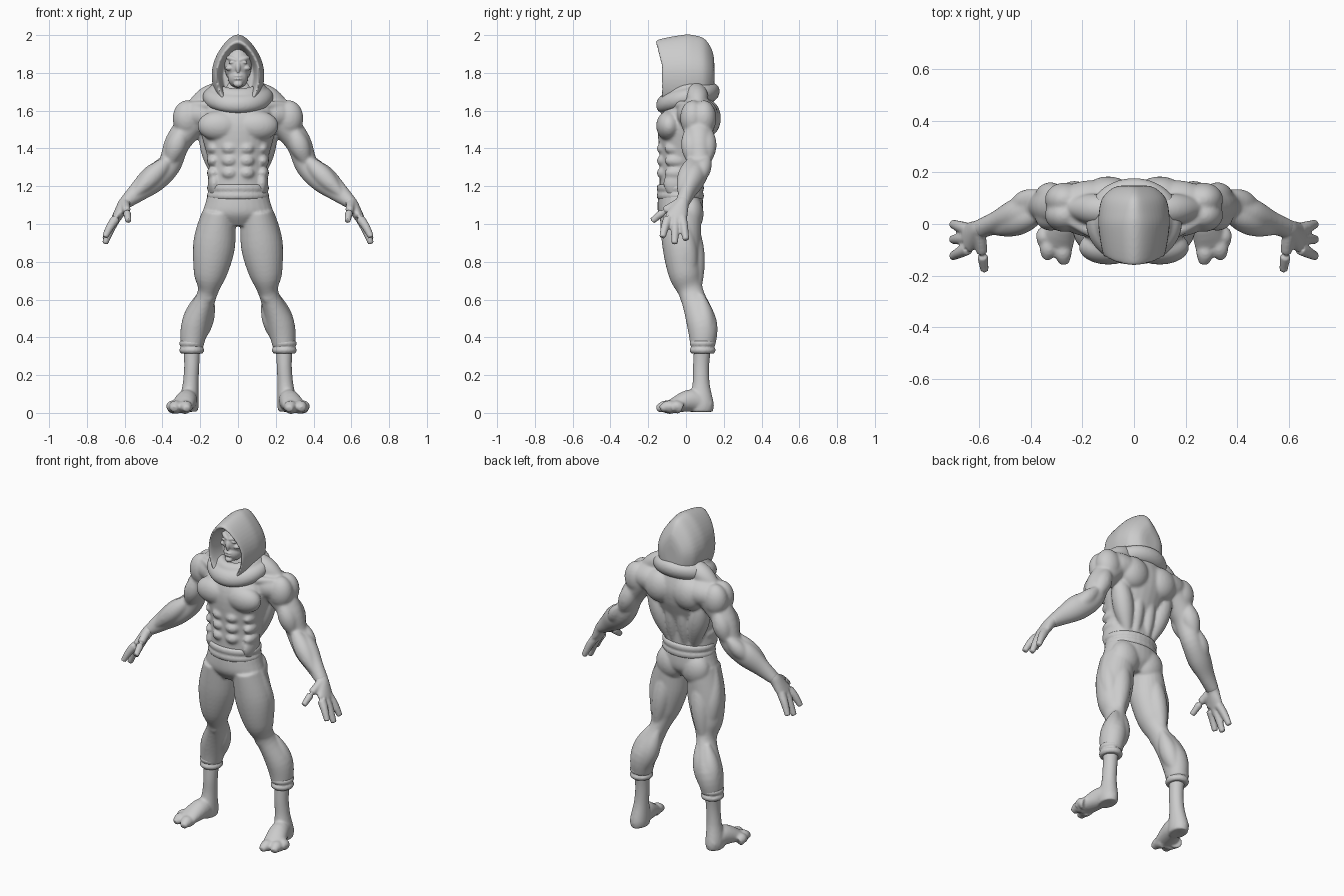
import bpy, bmesh, math
from mathutils import Vector, Matrix

if "Cube" in bpy.data.objects:
    bpy.data.objects.remove(bpy.data.objects["Cube"], do_unlink=True)

clay = (0.6, 0.6, 0.6, 1)
grey = bpy.data.materials.new("clay grey")
grey.use_nodes = True
grey.diffuse_color = clay
grey.node_tree.nodes["Principled BSDF"].inputs["Base Color"].default_value = clay


def at(x, y, z):
    return Vector((x, y, z))


def sides(x):
    """Parts off the centre line are built on both sides."""
    return (1, -1) if x > 0 else (1,)


def circle(count):
    return [math.tau * k / count for k in range(count)]


def skin(bm, rings, closed=False):
    """Bridge equal rings of points into a tube, capped unless closed."""
    loops = [[bm.verts.new(p) for p in ring] for ring in rings]
    pairs = list(zip(loops, loops[1:]))
    if closed:
        pairs.append((loops[-1], loops[0]))
    else:
        bm.faces.new(loops[0])
        bm.faces.new(loops[-1])
    for lower, upper in pairs:
        for i in range(len(lower)):
            bm.faces.new((lower[i - 1], lower[i], upper[i], upper[i - 1]))


def spline(keys, steps=5):
    """Smooth a list of equal-length tuples with a Catmull-Rom curve."""
    keys = [keys[0], *keys, keys[-1]]
    result = []
    for before, start, end, after in zip(keys, keys[1:], keys[2:], keys[3:]):
        for k in range(steps):
            t = k / steps
            result.append([b + t / 2 * (c - a + t * (2 * a - 5 * b + 4 * c - d + t * (3 * (b - c) + d - a)))
                           for a, b, c, d in zip(before, start, end, after)])
    return result + [list(keys[-1])]


def tube(bm, stations):
    """Oval tube through stations of (point, side radius, depth radius)."""
    path = spline([(*point, *radii) for point, *radii in stations])
    for s in sides(stations[-1][0].x):
        centres = [at(s * q[0], q[1], q[2]) for q in path]
        rings = []
        for i, (centre, q) in enumerate(zip(centres, path)):
            ahead = centres[min(i + 1, len(path) - 1)]
            heading = (ahead - centres[max(i - 1, 0)]).normalized()
            ref = at(0, 0, 1) if abs(heading.y) > 0.8 else at(0, 1, 0)
            depth = (ref - heading * ref.dot(heading)).normalized()
            side = heading.cross(depth)
            rings.append([centre + side * q[-2] * math.cos(a) + depth * q[-1] * math.sin(a)
                          for a in circle(28)])
        skin(bm, rings)


def muscle(bm, start, end, radius, flat=1):
    """Spindle that swells in the middle and thins at both ends."""
    stations = []
    for k in range(7):
        r = radius * (0.3 + 0.7 * math.sin(math.pi * k / 6))
        stations.append((start.lerp(end, k / 6), r, r * flat))
    tube(bm, stations)


def ball(bm, centre, radii):
    for s in sides(centre.x):
        place = Matrix.Translation((s * centre.x, centre.y, centre.z))
        bmesh.ops.create_uvsphere(bm, u_segments=24, v_segments=16, radius=1,
                                  matrix=place @ Matrix.Diagonal((*radii, 1)))


def finish(name, bm, voxel=0.007, smooth=3):
    """Fuse the overlapping volumes of a part into one smooth sculpted surface."""
    bmesh.ops.recalc_face_normals(bm, faces=bm.faces)
    mesh = bpy.data.meshes.new(name)
    bm.to_mesh(mesh)
    bm.free()
    mesh.materials.append(grey)
    part = bpy.data.objects.new(name, mesh)
    bpy.context.scene.collection.objects.link(part)
    fuse = part.modifiers.new("fuse", 'REMESH')
    fuse.mode = 'VOXEL'
    fuse.voxel_size = voxel
    fuse.use_smooth_shade = True
    soften = part.modifiers.new("soften", 'SMOOTH')
    soften.factor = 0.5
    soften.iterations = smooth


def rolled_band(name, centre, radius, flat, height):
    """Cloth band with two soft rolls."""
    bm = bmesh.new()
    stations = []
    for k in range(-4, 5):
        r = radius + 0.008 * abs(math.sin(math.pi * k / 4))
        stations.append((centre + at(0, 0, height * k / 8), r, r * flat))
    tube(bm, stations)
    finish(name, bm)


# Joints of the left side; the right side is mirrored
shoulder, elbow, wrist = at(.27, .065, 1.56), at(.365, .07, 1.31), at(.6, -.02, 1.11)
hip, knee, calf = at(.1, -.03, 1.06), at(.163, .03, .63), at(.225, .085, .47)
shin, ankle, heel = at(.245, .088, .35), at(.245, .08, .25), at(.26, .08, 0)
front, back, out, up = at(0, -.05, 0), at(0, .05, 0), at(.05, 0, 0), at(0, 0, .05)

# Rib cage and neck
bm = bmesh.new()
tube(bm, [(at(0, y, z), width, depth) for z, y, width, depth in (
    (1.1, -.03, .16, .11), (1.22, -.03, .155, .11), (1.33, -.025, .157, .115), (1.5, 0, .2, .15),
    (1.59, .03, .2, .14), (1.67, .04, .13, .1), (1.78, .03, .06, .06))])

# Chest, stomach and flank muscles
ball(bm, at(.1, -.09, 1.52), (.115, .068, .08))
for z in (1.4, 1.335, 1.27):
    ball(bm, at(.045, -.11, z), (.045, .045, .036))
    ball(bm, at(.13, -.05, z), (.035, .065, .035))
muscle(bm, at(.125, -.05, 1.3), at(.125, -.05, 1.13), .035, 2)
muscle(bm, at(.02, -.09, 1.62), shoulder + front + up + up / 2, .025)

# Back muscles
ball(bm, at(.1, .11, 1.56), (.1, .075, .1))
muscle(bm, at(.19, .08, 1.57), at(.08, .04, 1.2), .06)
muscle(bm, at(.04, .1, 1.55), at(.04, .05, 1.17), .04)
muscle(bm, at(.03, .05, 1.74), shoulder + up, .06)

# Shoulders and arms
ball(bm, at(.17, .06, 1.58), (.14, .11, .09))
for side in (front * .6, back * .6):
    ball(bm, shoulder + side, (.076, .066, .095))
tube(bm, [(shoulder - out, .08, .09), (shoulder.lerp(elbow, .5), .068, .07), (elbow, .062, .06),
          (elbow.lerp(wrist, .35), .073, .063), (elbow.lerp(wrist, .7), .054, .044), (wrist, .034, .038)])
for side in (front, back):
    muscle(bm, shoulder.lerp(elbow, .15) + side * .9, elbow + side * .7, .054)
muscle(bm, shoulder.lerp(elbow, .8) + front / 2, elbow.lerp(wrist, .8) + front / 2, .052)
muscle(bm, elbow + back + up, elbow.lerp(wrist, .5) + back / 2, .045)
finish("upper_body", bm, smooth=12)

# Hands with thumbs and three fingers
bm = bmesh.new()
palm = at(.645, -.055, 1.03)
tube(bm, [(elbow.lerp(wrist, .9), .036, .038), (wrist, .033, .037),
          (wrist.lerp(palm, .5), .03, .05), (palm, .025, .06)])
fingers = [(palm + at(0, y * .6 + .035, 0), at(.705, y, z)) for y, z in ((-.125, .93), (-.06, .895), (0, .915))]
fingers.append((wrist + front * .4, at(.58, -.18, 1.015)))
for base, tip in fingers:
    tube(bm, [(base, .025, .025), (base.lerp(tip, .5) + up / 6, .022, .022), (tip, .016, .017)])
finish("hands", bm)

# Trousers: hips, thighs and shins
bm = bmesh.new()
tube(bm, [(at(0, -.03, z), width, depth) for z, width, depth in (
    (1.19, .15, .11), (1.12, .17, .12), (1.05, .18, .115), (.99, .1, .07))])
tube(bm, [(hip, .087, .11), (hip.lerp(knee, .4) + front / 3, .11, .103),
          (hip.lerp(knee, .75) + front * .4, .088, .087), (knee, .052, .065),
          (calf, .073, .08), (shin, .06, .065)])
ball(bm, at(.085, .025, 1.055), (.092, .068, .1))
ball(bm, knee + front * .7, (.042, .03, .055))
# Outer, front, inner and rear thigh, then the two calf heads
muscle(bm, hip + out * 1.5, knee + out * .4 + up, .06)
muscle(bm, hip + front, knee + front / 2 + up, .062)
muscle(bm, hip.lerp(knee, .5) - out / 2 + front, knee - out * .6 + front / 2, .047)
muscle(bm, hip + back, knee + back * .6, .058)
for side in (out * .7, -out * .4):
    muscle(bm, knee + side + back * .9, shin + side + back * .6, .055)
finish("trousers", bm, smooth=8)

# Waistband and trouser cuffs
rolled_band("waistband", at(0, -.03, 1.17), .157, .76, .08)
rolled_band("trouser_cuffs", shin, .058, 1.05, .07)

# Bare feet with three toes
bm = bmesh.new()
tube(bm, [(shin, .045, .045), (ankle, .04, .043), (ankle.lerp(heel, .4), .042, .046),
          (heel + up, .052, .067), (heel + up / 8, .047, .062)])
instep, ball_of_foot = at(.27, .03, .065), at(.3, -.08, .034)
tube(bm, [(heel + back + up * .7, .037, .035), (instep, .055, .06), (ball_of_foot, .064, .033)])
for x, y in ((.27, -.155), (.34, -.135), (.36, -.08)):
    tip = at(x, y, .02)
    base = tip.lerp(ball_of_foot, .4) - front
    tube(bm, [(base, .036, .034), (base.lerp(tip, .5) + up / 5, .035, .032), (tip, .018, .016)])
finish("feet", bm, smooth=5)

# Hood: pointed arches from the cavity, round the rim, to the narrow back of the head
bm = bmesh.new()
rings = []
for y, size in spline([(-.02, .6), (-.11, .74), (-.12, .87), (-.02, 1), (.04, 1), (.1, .9), (.14, .6), (.15, .3)]):
    lean = min(1, max(0, -y * 8))
    ring = []
    for a in circle(48):
        rise = math.cos(a)
        pinch = 1 - max(rise, 0) ** 2 * (.27 + max(0, y) * 2)
        z = 1.79 + .21 * size * rise
        ring.append(at(.137 * size * math.sin(a) * pinch, y - lean * max(0, z - 1.83) / 4, z))
    rings.append(ring)
skin(bm, rings)
finish("hood", bm)

# Cowl: two slanted folds of cloth round the neck
bm = bmesh.new()
for reach, height, thick in ((.137, 1.672, .05), (.112, 1.71, .038)):
    rings = []
    for a in circle(64):
        sag = min(math.sin(a), 0) ** 2 * .012
        spoke = at(math.cos(a), math.sin(a) * .9, math.sin(a) / 6)
        middle = at(0, .01, height - sag)
        rings.append([middle + spoke * (reach + thick * math.cos(b)) + at(0, 0, thick * math.sin(b))
                      for b in circle(20)])
    skin(bm, rings, closed=True)
finish("cowl", bm, smooth=6)

# Gaunt face: skull, jaw, chin, lips, nose, brows, eyes and cheekbones
bm = bmesh.new()
ball(bm, at(0, -.015, 1.84), (.073, .088, .1))
ball(bm, at(0, -.045, 1.775), (.054, .06, .055))
ball(bm, at(0, -.09, 1.74), (.024, .02, .017))
for z in (1.768, 1.783):
    ball(bm, at(0, -.09, z), (.027, .02, .008))
muscle(bm, at(0, -.09, 1.87), at(0, -.105, 1.8), .015)
muscle(bm, at(.003, -.1, 1.865), at(.065, -.06, 1.885), .014)
ball(bm, at(.03, -.09, 1.855), (.022, .01, .007))
ball(bm, at(.045, -.07, 1.825), (.022, .025, .015))
finish("face", bm, voxel=0.004)
